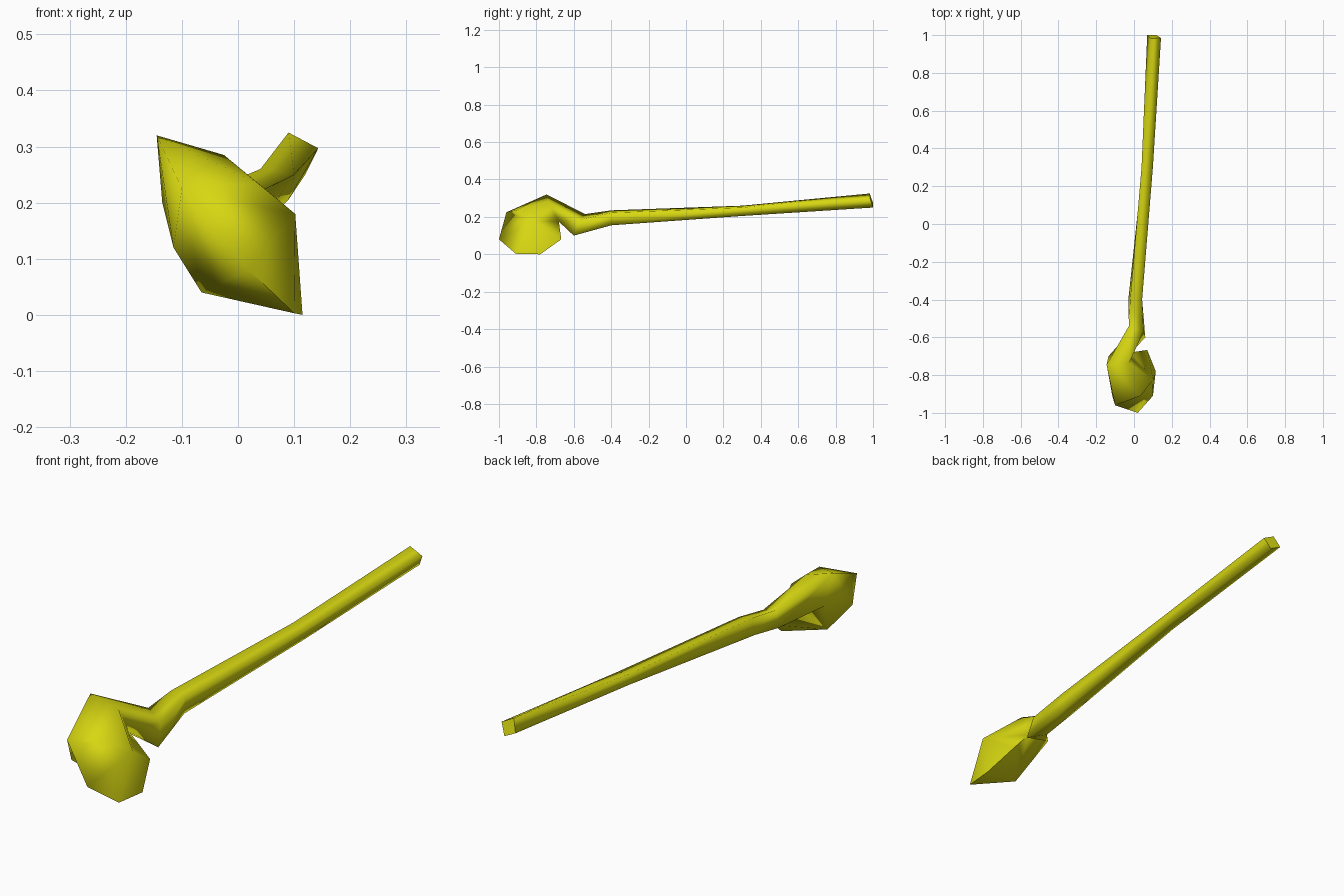
import bpy, bmesh

if "Cube" in bpy.data.objects:
    bpy.data.objects.remove(bpy.data.objects["Cube"])

paint = bpy.data.materials.new("mustard_yellow")
paint.diffuse_color = (0.68, 0.68, 0.006, 1)
paint.use_nodes = True
paint.node_tree.nodes["Principled BSDF"].inputs["Base Color"].default_value = paint.diffuse_color

# Four-cornered stem rings (top, right, bottom, left) from the free end to the neck
STEM = [
    [(.09, .982, .325), (.143, .985, .297), (.12, 1.0, .25), (.07, 1.0, .275)],
    [(.04, .30, .26), (.10, .30, .25), (.09, .30, .205), (.045, .30, .213)],
    [(-.02, -.40, .235), (.043, -.40, .222), (.037, -.40, .155), (-.03, -.40, .168)],
    [(-.027, -.54, .215), (.05, -.57, .185), (.06, -.60, .10), (-.02, -.57, .13)],
    [(-.145, -.745, .32), (-.025, -.735, .285), (-.015, -.68, .175), (-.135, -.70, .20)],
]

# Keel of the bulb, running from its crown down and round to the heel
KEEL = [(-.10, -.96, .225), (.02, -1.0, .08), (.10, -.91, .003),
        (.115, -.78, 0), (.07, -.667, .08)]
# Upper and belly points on each flank
RIGHT = [(.035, -.91, .235), (.102, -.825, .18)]
LEFT = [(-.115, -.91, .12), (-.065, -.82, .04)]

bm = bmesh.new()


def verts(points):
    return [bm.verts.new(p) for p in points]


# Stem and neck skin
rings = [verts(r) for r in STEM]
end_cap = bm.faces.new(rings[0])
for a, b in zip(rings, rings[1:]):
    for i in range(4):
        j = (i + 1) % 4
        bm.faces.new((a[i], a[j], b[j], b[i]))

# Bulb: both flanks share the keel and the back point of the neck
top, neck_right, back, neck_left = rings[-1]
keel = verts(KEEL)
for neck, pts in ((neck_right, RIGHT), (neck_left, LEFT)):
    upper, belly = verts(pts)
    bm.faces.new((top, keel[0], upper, neck))
    bm.faces.new((keel[0], keel[1], belly, upper))
    bm.faces.new((upper, belly, neck))
    for a, b in zip(keel[1:], keel[2:]):
        bm.faces.new((a, b, belly))
    # Back of the bulb
    bm.faces.new((neck, belly, back))
    bm.faces.new((back, belly, keel[-1]))

bmesh.ops.recalc_face_normals(bm, faces=bm.faces[:])
for f in bm.faces:
    f.smooth = f is not end_cap
# Crisp rim where the bulb turns to its back
for e in bm.edges:
    if len(e.link_faces) == 2 and e.calc_face_angle() > 1.75:
        e.smooth = False

mesh = bpy.data.meshes.new("hooked_stem_with_bulb")
bm.to_mesh(mesh)
bm.free()
mesh.materials.append(paint)
obj = bpy.data.objects.new("hooked_stem_with_bulb", mesh)
bpy.context.collection.objects.link(obj)
